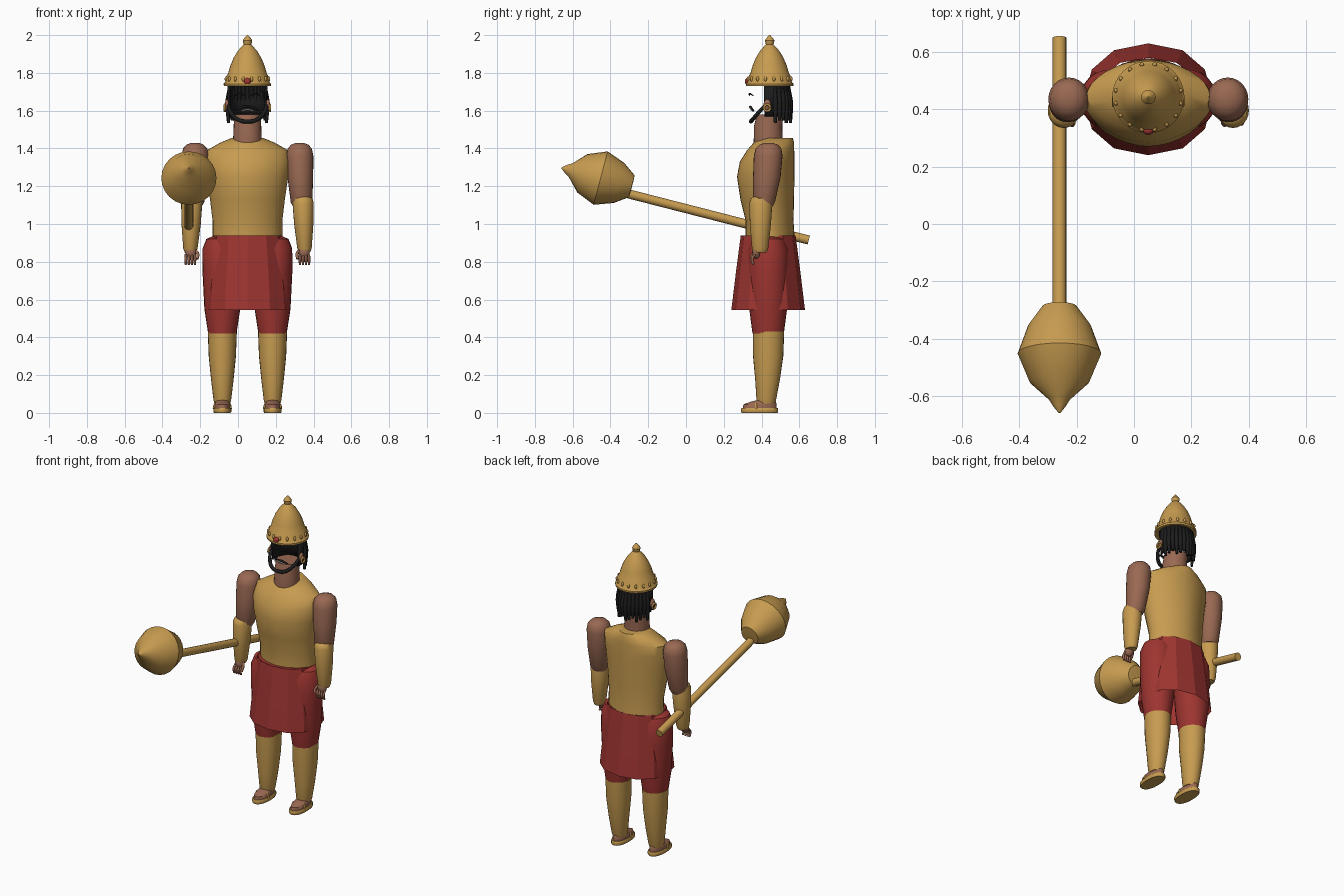
import bpy, bmesh, math
from mathutils import Vector

old = bpy.data.objects.get("Cube")
if old:
    bpy.data.objects.remove(old, do_unlink=True)

CX, CY = 0.05, 0.435  # body axis


def material(name, r, g, b):
    m = bpy.data.materials.new(name)
    m.use_nodes = True
    m.diffuse_color = (r, g, b, 1)
    m.node_tree.nodes["Principled BSDF"].inputs["Base Color"].default_value = (r, g, b, 1)
    return m


GOLD = material("gold", 0.57, 0.33, 0.08)
SKIN = material("brown skin", 0.32, 0.14, 0.085)
RED = material("red cloth", 0.34, 0.035, 0.03)
BLACK = material("black hair", 0.012, 0.012, 0.013)
WHITE = material("tooth white", 0.7, 0.68, 0.62)


def smooth(ob, angle):
    bpy.ops.object.select_all(action='DESELECT')
    ob.select_set(True)
    bpy.context.view_layer.objects.active = ob
    bpy.ops.object.shade_smooth_by_angle(angle=math.radians(angle))


def finish(name, bm, mat, angle=40):
    bmesh.ops.recalc_face_normals(bm, faces=bm.faces)
    me = bpy.data.meshes.new(name)
    bm.to_mesh(me)
    bm.free()
    ob = bpy.data.objects.new(name, me)
    bpy.context.collection.objects.link(ob)
    me.materials.append(mat)
    smooth(ob, angle)
    return ob


def loft(name, rings, mat, n=24, power=2.0, caps=True, angle=40):
    """Skin stacked ovals given as (z, centre x, centre y, half x, half y)."""
    bm = bmesh.new()
    rows = []
    for z, cx, cy, rx, ry in rings:
        row = []
        for i in range(n):
            a = math.tau * i / n
            c, s = math.cos(a), math.sin(a)
            k = 2 / power
            row.append(bm.verts.new((cx + rx * math.copysign(abs(c) ** k, c),
                                     cy + ry * math.copysign(abs(s) ** k, s), z)))
        rows.append(row)
    for lo, hi in zip(rows, rows[1:]):
        for i in range(n):
            j = (i + 1) % n
            bm.faces.new((lo[i], lo[j], hi[j], hi[i]))
    if caps:
        bm.faces.new(rows[0])
        bm.faces.new(rows[-1])
    return finish(name, bm, mat, angle)


def lathe(name, profile, mat, cx=0, cy=0, n=24):
    return loft(name, [(z, cx, cy, r, r) for z, r in profile], mat, n)


def ball(name, loc, size, mat):
    bm = bmesh.new()
    bmesh.ops.create_uvsphere(bm, u_segments=12, v_segments=8, radius=1)
    for v in bm.verts:
        v.co = Vector(loc) + Vector(v.co[i] * size[i] for i in range(3))
    return finish(name, bm, mat, 60)


def tube(name, points, radius, mat, tip=1.0):
    cu = bpy.data.curves.new(name, 'CURVE')
    cu.dimensions = '3D'
    cu.bevel_depth = radius
    cu.bevel_resolution = 2
    cu.resolution_u = 6
    cu.use_fill_caps = True
    sp = cu.splines.new('BEZIER')
    sp.bezier_points.add(len(points) - 1)
    for p, co in zip(sp.bezier_points, points):
        p.co = co
        p.handle_left_type = p.handle_right_type = 'AUTO'
    sp.bezier_points[0].radius = sp.bezier_points[-1].radius = tip
    cu.materials.append(mat)
    ob = bpy.data.objects.new(name, cu)
    bpy.context.collection.objects.link(ob)
    bpy.ops.object.select_all(action='DESELECT')
    ob.select_set(True)
    bpy.context.view_layer.objects.active = ob
    bpy.ops.object.convert(target='MESH')
    smooth(bpy.context.view_layer.objects.active, 50)


# torso, waist cloth and neck
loft("torso", [(0.93, CX, 0.445, 0.185, 0.13), (1.02, CX, 0.442, 0.185, 0.127),
               (1.13, CX, 0.43, 0.198, 0.142), (1.25, CX, 0.422, 0.216, 0.152),
               (1.33, CX, 0.43, 0.225, 0.145), (1.39, CX, 0.448, 0.215, 0.125),
               (1.43, CX, 0.465, 0.145, 0.108), (1.455, CX, 0.475, 0.085, 0.09)],
     GOLD, 32, 1.8)
loft("skirt", [(0.545, CX, CY, 0.225, 0.195), (0.75, CX, CY, 0.208, 0.17),
               (0.94, CX, CY, 0.185, 0.145)], RED, 12, 2.2, False, 20)
loft("waist", [(0.80, CX, CY, 0.17, 0.12), (0.938, CX, CY, 0.184, 0.143)], RED, 24)
loft("neck", [(1.42, CX, CY, 0.077, 0.077), (1.52, CX, CY, 0.073, 0.075),
              (1.58, CX, 0.445, 0.07, 0.07)], SKIN)

# limbs, one pass per side
for side, s in (("left", 1), ("right", -1)):
    def X(d):
        return CX + s * d

    loft(side + "_thigh", [(0.42, X(.133), .435, .075, .083), (0.55, X(.133), .435, .095, .1),
                           (0.75, X(.13), .435, .108, .108), (0.87, X(.13), .435, .107, .105),
                           (0.92, X(.128), .435, .09, .085), (0.94, X(.125), .435, .05, .045)], RED)
    loft(side + "_shin_guard", [(0.05, X(.133), .425, .042, .046), (0.07, X(.133), .425, .047, .052),
                                (0.18, X(.133), .432, .06, .066), (0.3, X(.133), .435, .072, .08),
                                (0.43, X(.133), .437, .077, .083)], GOLD)
    loft(side + "_foot", [(0.022, X(.133), .39, .042, .09), (0.045, X(.133), .392, .042, .088),
                          (0.06, X(.133), .41, .036, .065), (0.07, X(.133), .425, .03, .04)], SKIN, 20)
    loft(side + "_sandal", [(0, X(.133), .39, .044, .095), (0.006, X(.133), .39, .048, .098),
                            (0.022, X(.133), .39, .048, .098), (0.027, X(.133), .39, .044, .095)], GOLD, 20, 2.3)
    tube(side + "_sandal_strap", [(X(.088), .37, .02), (X(.095), .37, .045), (X(.133), .37, .058),
                                  (X(.171), .37, .045), (X(.178), .37, .02)], .006, GOLD)
    loft(side + "_upper_arm", [(1.09, X(.288), .412, .045, .045), (1.115, X(.286), .413, .057, .058),
                               (1.25, X(.28), .428, .068, .073), (1.36, X(.277), .435, .072, .076),
                               (1.4, X(.277), .437, .064, .068), (1.42, X(.277), .438, .045, .048),
                               (1.43, X(.277), .438, .02, .02)], SKIN)
    loft(side + "_forearm_guard", [(0.85, X(.302), .392, .03, .035), (0.87, X(.302), .392, .038, .043),
                                   (1.0, X(.298), .394, .051, .056), (1.11, X(.295), .396, .056, .061),
                                   (1.135, X(.294), .397, .05, .054), (1.148, X(.294), .397, .03, .035)], GOLD)

    # hand
    ball(side + "_palm", (X(.3), .372, .85), (.03, .022, .035), SKIN)
    for i in range(4):
        fx = .278 + .016 * i
        tube(f"{side}_finger_{i + 1}", [(X(fx), .365, .84), (X(fx), .35, .815), (X(fx), .357, .785)],
             .0075, SKIN, .8)
    tube(side + "_thumb", [(X(.275), .375, .86), (X(.262), .355, .84), (X(.266), .345, .815)], .008, SKIN)

    # ear, earring and brow
    ball(side + "_ear", (X(.108), .43, 1.63), (.012, .02, .03), SKIN)
    tube(side + "_earring", [(X(.12), .43 + .017 * math.cos(a * math.pi / 4),
                              1.615 + .017 * math.sin(a * math.pi / 4)) for a in range(9)], .006, GOLD)
    tube(side + "_brow", [(X(.015), .335, 1.68), (X(.04), .338, 1.69), (X(.065), .355, 1.68)],
         .005, BLACK, .5)
    tube(side + "_moustache", [(X(0), .338, 1.622), (X(.03), .342, 1.618), (X(.062), .358, 1.6)],
         .007, BLACK, .6)

# beard along the jaw, and the mouth
tube("beard", [(CX - .105, .43, 1.64), (CX - .085, .38, 1.585), (CX - .045, .35, 1.55), (CX, .343, 1.543),
               (CX + .045, .35, 1.55), (CX + .085, .38, 1.585), (CX + .105, .43, 1.64)], .011, BLACK, .8)
tube("teeth", [(CX - .03, .352, 1.6), (CX, .345, 1.605), (CX + .03, .352, 1.6)], .004, WHITE)

# hair: an open shell behind the face, with hanging locks
bm = bmesh.new()
steps = 20
grid = [[bm.verts.new((CX + r * math.cos(a), .445 + r * math.sin(a), z))
         for a in (math.radians(-18 + 216 * i / steps) for i in range(steps + 1))]
        for z, r in ((1.57, .096), (1.65, .105), (1.74, .106))]
for lo, hi in zip(grid, grid[1:]):
    for i in range(steps):
        bm.faces.new((lo[i], lo[i + 1], hi[i + 1], hi[i]))
shell = finish("hair_shell", bm, BLACK)
mod = shell.modifiers.new("thickness", 'SOLIDIFY')
mod.thickness = .008
for i in range(13):
    a = math.radians(15 + 150 * i / 12)
    c, s = math.cos(a), math.sin(a)
    end = 1.535 + .012 * (i % 3)
    tube(f"hair_lock_{i + 1}", [(CX + .098 * c, .445 + .098 * s, 1.73),
                                (CX + .108 * c, .445 + .108 * s, 1.64),
                                (CX + .104 * c, .445 + .108 * s, end)], .014, BLACK, .6)

# helmet with rim studs and a front jewel
HY = .443
lathe("helmet", [(1.73, .112), (1.73, .125), (1.742, .126), (1.75, .118), (1.785, .11), (1.795, .103),
                 (1.84, .09), (1.88, .073), (1.915, .052), (1.937, .033), (1.95, .02), (1.96, .023),
                 (1.972, .025), (1.983, .018), (2.0, .003)], GOLD, CX, HY, 32)
for i in range(16):
    a = math.tau * (i + .5) / 16
    ball(f"rim_stud_{i + 1}", (CX + .115 * math.cos(a), HY + .115 * math.sin(a), 1.768),
         (.008, .008, .014), GOLD)
ball("front_jewel", (CX, .325, 1.755), (.018, .014, .018), RED)

# mace: lathed upright, then tipped forward
tilt = math.radians(75.3)
head = lathe("mace_head", [(-.172, .03), (-.17, .06), (-.1, .11), (0, .146), (.1, .105),
                           (.165, .037), (.19, .022), (.213, .004)], GOLD, n=24)
head.location = (-.26, -.452, 1.243)
head.rotation_euler = (tilt, 0, 0)
start, end = Vector((-.26, .65, .915)), Vector((-.26, -.4, 1.184))
shaft = lathe("mace_shaft", [(0, .024), ((end - start).length, .024)], GOLD, n=16)
shaft.location = start
shaft.rotation_euler = (end - start).to_track_quat('Z', 'Y').to_euler()
